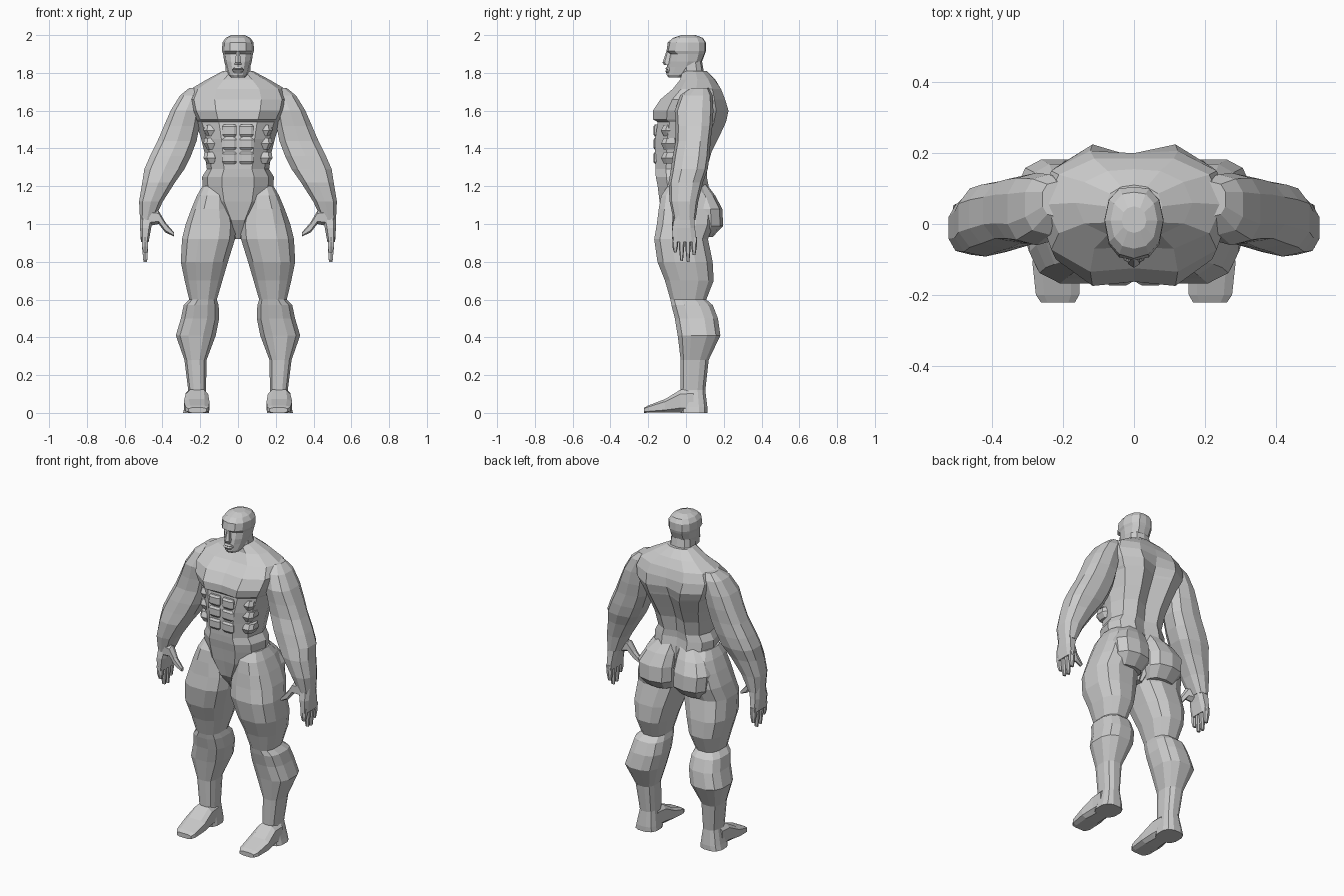
import bpy, bmesh
from math import cos, sin, pi, copysign


def skin(name, rings, mirror=False):
    """Join equal-length rings of points into a capped, flat-shaded solid."""
    bm = bmesh.new()
    loops = [[bm.verts.new(p) for p in r] for r in rings]
    n = len(loops[0])
    for a, b in zip(loops, loops[1:]):
        for i in range(n):
            j = (i + 1) % n
            bm.faces.new((a[i], a[j], b[j], b[i]))
    bm.faces.new(loops[0])
    bm.faces.new(loops[-1])
    bmesh.ops.recalc_face_normals(bm, faces=bm.faces)
    me = bpy.data.meshes.new(name)
    bm.to_mesh(me)
    bm.free()
    ob = bpy.data.objects.new(name, me)
    bpy.context.collection.objects.link(ob)
    if mirror:
        ob.modifiers.new("Mirror", "MIRROR").use_mirror_merge = False
    return ob


def limb(name, secs, n=10, power=0.75, axis="z", mirror=True):
    """Rounded sections (t, u0, u1, v0, v1) stacked along an axis."""
    rings = []
    for t, u0, u1, v0, v1 in secs:
        ring = []
        for k in range(n):
            a = 2 * pi * (k + 0.5) / n
            c, s = (copysign(abs(q) ** power, q) for q in (cos(a), sin(a)))
            u = (u0 + u1) / 2 + c * (u1 - u0) / 2
            v = (v0 + v1) / 2 + s * (v1 - v0) / 2
            ring.append({"z": (u, v, t), "y": (u, t, v), "x": (t, u, v)}[axis])
        rings.append(ring)
    return skin(name, rings, mirror)


def trunk(name, secs, inner=0.45, outer=0.85):
    """Symmetric sections (z, half width, front mid, front, side, back, back mid)."""
    rings = []
    for z, w, fm, f, s, b, bm_ in secs:
        half = [(inner * w, f), (outer * w, 0.65 * f + 0.35 * s), (w, s),
                (outer * w, 0.65 * b + 0.35 * s), (inner * w, b)]
        ring = [(0, fm)] + half + [(0, bm_)] + [(-x, y) for x, y in reversed(half)]
        rings.append([(x, y, z) for x, y in ring])
    return skin(name, rings)


# Torso with chest shelf, waist and trapezius slope
trunk("torso", [
    (0.92, .025, -.06, -.05, .00, .06, .05),
    (1.02, .08, -.115, -.12, .00, .12, .10),
    (1.12, .165, -.138, -.14, .00, .13, .10),
    (1.20, .188, -.15, -.15, .00, .12, .095),
    (1.25, .190, -.158, -.16, .00, .11, .088),
    (1.29, .165, -.16, -.162, .00, .11, .09),
    (1.38, .178, -.16, -.163, .01, .135, .10),
    (1.45, .195, -.16, -.163, .02, .17, .125),
    (1.54, .225, -.15, -.150, .03, .212, .165),
    (1.553, .235, -.163, -.174, .03, .215, .17),
    (1.60, .26, -.163, -.175, .04, .225, .19),
    (1.66, .275, -.125, -.135, .045, .207, .20),
    (1.715, .25, -.065, -.07, .055, .185, .185),
    (1.765, .165, -.03, -.03, .06, .15, .155),
    (1.81, .08, -.03, -.02, .05, .105, .11)])

# Abdominal blocks and side ribs
for i, z in enumerate((1.495, 1.425, 1.35)):
    limb(f"abdominal_{i + 1}", [
        (z - .032, .012, .078, -.165, -.13), (z - .02, .006, .085, -.174, -.13),
        (z + .02, .006, .085, -.174, -.13), (z + .032, .012, .078, -.165, -.13)], n=8, power=.5)
    limb(f"rib_muscle_{i + 1}", [
        (z - .03, .11, .165, -.12, -.04), (z, .10, .185, -.135, -.03),
        (z + .03, .11, .18, -.12, -.04)], n=8)

# Neck and head
limb("neck", [(1.70, -.085, .085, -.035, .12), (1.77, -.072, .072, -.03, .10),
              (1.86, -.066, .066, -.035, .085)], mirror=False)
trunk("head", [
    (1.775, .035, -.092, -.085, -.05, -.01, -.01),
    (1.79, .05, -.102, -.092, -.03, .02, .02),
    (1.83, .064, -.102, -.085, .00, .06, .06),
    (1.86, .073, -.095, -.082, .01, .08, .085),
    (1.90, .079, -.085, -.072, .01, .097, .10),
    (1.915, .084, -.103, -.094, .01, .10, .105),
    (1.96, .083, -.097, -.085, .01, .10, .105),
    (1.985, .066, -.07, -.062, .01, .085, .09),
    (2.0, .035, -.025, -.02, .01, .045, .05)], inner=.5)
limb("nose", [(1.915, -.009, .009, -.104, -.07), (1.855, -.019, .019, -.124, -.07),
              (1.842, -.02, .02, -.116, -.07)], n=6, mirror=False)
limb("lips", [(1.80, -.022, .022, -.105, -.08), (1.81, -.03, .03, -.11, -.08),
              (1.816, -.032, .032, -.101, -.08), (1.822, -.028, .028, -.11, -.08),
              (1.832, -.018, .018, -.103, -.08)], n=8, mirror=False)

# Arms: deltoid, upper arm, forearm
limb("arm", [
    (1.72, .17, .26, .02, .12), (1.68, .17, .31, -.03, .14),
    (1.60, .19, .36, -.06, .145), (1.52, .20, .395, -.055, .14),
    (1.44, .215, .43, -.055, .13), (1.36, .245, .47, -.07, .125),
    (1.29, .28, .50, -.08, .115), (1.22, .33, .51, -.092, .09),
    (1.12, .395, .526, -.087, .065), (1.02, .445, .52, -.065, .05)])

# Hands: palm, four fingers, thumb
limb("palm", [(1.05, .44, .52, -.06, .045), (0.98, .458, .52, -.075, .05),
              (0.905, .472, .515, -.075, .06)], n=8, power=.6)
for i, (y, tip) in enumerate(((-.058, .85), (-.024, .805), (.01, .80), (.042, .835))):
    limb(f"finger_{i + 1}", [(.93, .474, .513, y - .015, y + .017),
                             (.88, .474, .51, y - .014, y + .015),
                             (tip, .48, .502, y - .006, y + .008)], n=6)
limb("thumb", [(.47, -.07, .0, .99, 1.08), (.42, -.075, -.02, 1.0, 1.07),
               (.385, -.075, -.035, .955, 1.01), (.34, -.07, -.045, .935, .957)],
     n=6, axis="x")

# Legs: thigh, knee, calf, ankle
limb("leg", [
    (1.20, .07, .19, -.10, .08), (1.15, .045, .22, -.135, .13),
    (1.08, .03, .25, -.148, .15), (1.00, .008, .28, -.158, .15),
    (0.92, .012, .30, -.172, .12), (0.80, .05, .306, -.155, .145),
    (0.70, .08, .285, -.115, .15), (0.60, .11, .26, -.085, .11),
    (0.57, .10, .29, -.08, .145), (0.50, .097, .305, -.062, .172),
    (0.41, .115, .332, -.047, .185), (0.28, .165, .285, -.03, .122),
    (0.12, .168, .265, -.03, .104), (0.03, .155, .285, -.03, .115),
    (0.00, .152, .293, -.03, .115)], n=12)
limb("glute", [
    (1.21, .01, .14, -.02, .11), (1.15, .005, .20, -.02, .155),
    (1.08, .002, .238, -.02, .192), (0.99, .003, .23, -.02, .197),
    (0.93, .03, .20, -.02, .14)])

# Feet
limb("foot", [
    (-.222, .165, .265, 0, .028), (-.20, .152, .28, 0, .04),
    (-.11, .148, .29, 0, .075), (-.03, .155, .28, 0, .125),
    (.04, .16, .28, 0, .13)], n=8, power=.55, axis="y")
